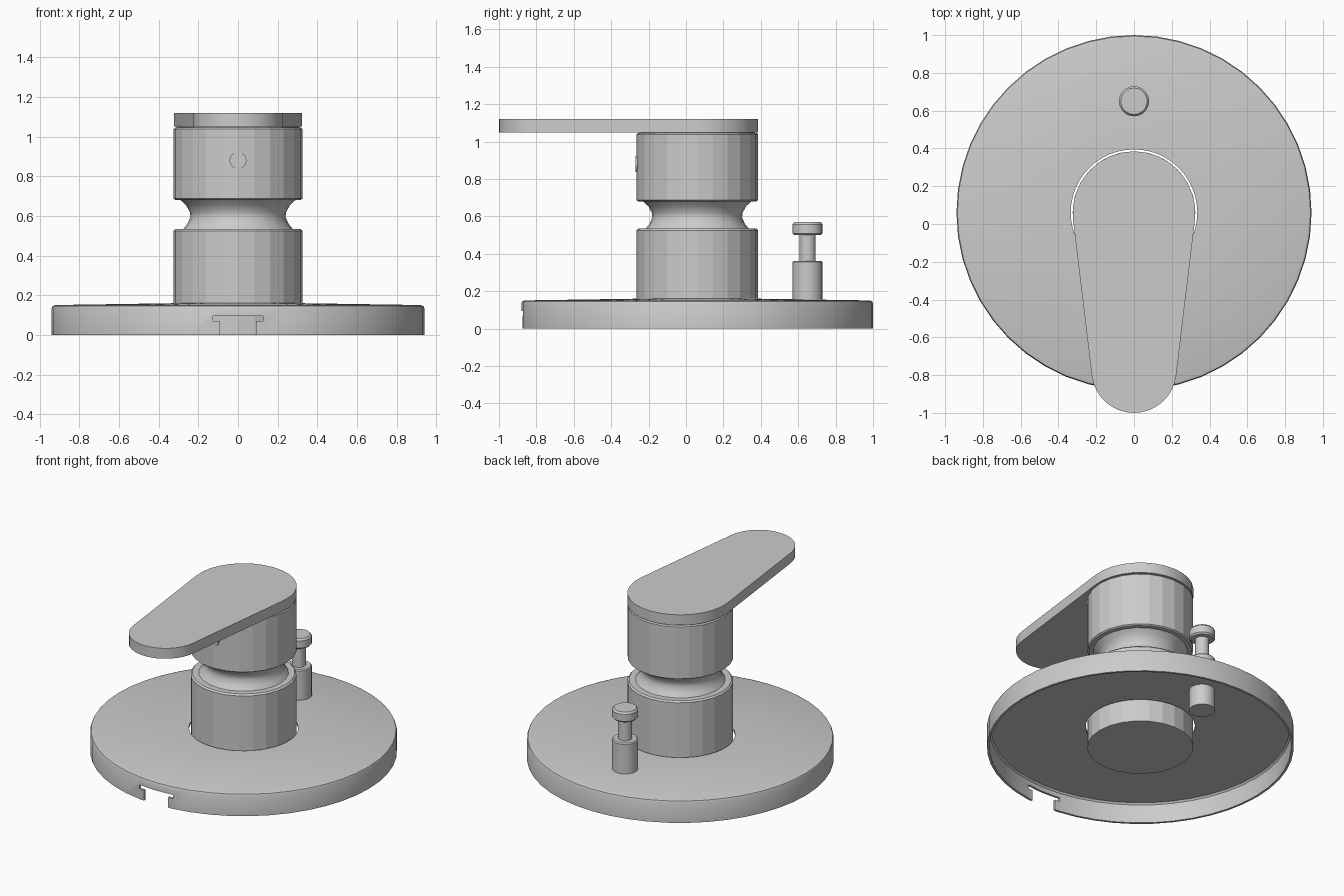
import bpy, bmesh, math
from mathutils import Matrix

if "Cube" in bpy.data.objects:
    bpy.data.objects.remove(bpy.data.objects["Cube"], do_unlink=True)

AXIS_Y = 0.06      # centre line of plate and valve body
PIN_Y = 0.65       # centre line of the diverter

metal = bpy.data.materials.new("grey metal")
metal.use_nodes = True
grey = (0.6, 0.6, 0.6, 1)
metal.diffuse_color = grey
metal.node_tree.nodes["Principled BSDF"].inputs["Base Color"].default_value = grey


def finish(name, bm):
    bmesh.ops.recalc_face_normals(bm, faces=bm.faces)
    mesh = bpy.data.meshes.new(name)
    bm.to_mesh(mesh)
    bm.free()
    mesh.materials.append(metal)
    ob = bpy.data.objects.new(name, mesh)
    bpy.context.collection.objects.link(ob)
    return ob


def lathe(name, profile, sides, y, closed=False):
    """Spin (radius, z) points about the vertical axis; cap open ends."""
    bm = bmesh.new()
    rings = []
    for r, z in profile:
        angles = [2 * math.pi * i / sides for i in range(sides)]
        rings.append([bm.verts.new((r * math.cos(a), y + r * math.sin(a), z)) for a in angles])
    pairs = list(zip(rings, rings[1:]))
    if closed:
        pairs.append((rings[-1], rings[0]))
    else:
        bm.faces.new(rings[0])
        bm.faces.new(rings[-1])
    for low, high in pairs:
        for i in range(sides):
            j = (i + 1) % sides
            bm.faces.new((low[i], low[j], high[j], high[i]))
    return finish(name, bm)


def smooth(ob, degrees):
    bpy.ops.object.select_all(action='DESELECT')
    ob.select_set(True)
    bpy.context.view_layer.objects.active = ob
    bpy.ops.object.shade_smooth_by_angle(angle=math.radians(degrees))


# Hollow, slightly domed wall plate with a hole for the body
plate = lathe("wall_plate", [
    (0.925, 0), (0.94, 0), (0.94, 0.135), (0.935, 0.146), (0.92, 0.151),
    (0.335, 0.16), (0.335, 0.145), (0.915, 0.136), (0.925, 0.125)],
    48, AXIS_Y, closed=True)

# T-shaped notch in the front of the rim
bm = bmesh.new()
outline = [(0.09, -0.05), (0.09, 0.07), (0.125, 0.07), (0.125, 0.095)]
outline += [(-x, z) for x, z in reversed(outline)]
face = bm.faces.new([bm.verts.new((x, -0.98, z)) for x, z in outline])
side = bmesh.ops.extrude_face_region(bm, geom=[face])["geom"]
bmesh.ops.translate(bm, vec=(0, 0.2, 0),
                    verts=[v for v in side if isinstance(v, bmesh.types.BMVert)])
cutter = finish("notch_cutter", bm)
cutter.hide_render = True
cutter.hide_set(True)
notch = plate.modifiers.new("notch", 'BOOLEAN')
notch.operation = 'DIFFERENCE'
notch.solver = 'EXACT'
notch.object = cutter
smooth(plate, 25)

# Valve body: lower sleeve, waisted neck and upper sleeve
lathe("lower_sleeve", [(0.325, 0), (0.325, 0.525), (0.315, 0.535), (0.275, 0.535)], 24, AXIS_Y)
neck = lathe("neck", [(0.28, 0.53), (0.255, 0.56), (0.24, 0.595), (0.243, 0.62),
                      (0.262, 0.655), (0.295, 0.685)], 24, AXIS_Y)
smooth(neck, 35)
lathe("upper_sleeve", [(0.315, 0.68), (0.325, 0.687), (0.325, 1.038), (0.318, 1.045),
                       (0.31, 1.045), (0.31, 1.055)], 24, AXIS_Y)

# Small round plug on the front of the upper sleeve
bm = bmesh.new()
place = Matrix.Translation((0, AXIS_Y - 0.315, 0.88)) @ Matrix.Rotation(math.pi / 2, 4, 'X')
bmesh.ops.create_cone(bm, cap_ends=True, segments=16, radius1=0.043, radius2=0.043,
                      depth=0.03, matrix=place)
finish("front_plug", bm)

# Tapered lever: two arcs of different radius joined by tangent sides
BIG, SMALL, TIP_Y = 0.325, 0.225, -0.775
tilt = math.asin((BIG - SMALL) / (AXIS_Y - TIP_Y))
points = []
for radius, cy, start, end in (
        (BIG, AXIS_Y, -tilt, math.pi + tilt),
        (SMALL, TIP_Y, math.pi + tilt, 2 * math.pi - tilt)):
    for i in range(17):
        a = start + (end - start) * i / 16
        points.append((radius * math.cos(a), cy + radius * math.sin(a)))
bm = bmesh.new()
base = bm.faces.new([bm.verts.new((x, y, 1.05)) for x, y in points])
top = bmesh.ops.extrude_face_region(bm, geom=[base], use_keep_orig=True)["geom"]
bmesh.ops.translate(bm, vec=(0, 0, 0.07),
                    verts=[v for v in top if isinstance(v, bmesh.types.BMVert)])
lever = finish("lever", bm)
smooth(lever, 30)

# Diverter: guide tube, stem and knob in one turned piece
diverter = lathe("diverter", [
    (0.08, 0), (0.08, 0.355), (0.073, 0.362), (0.043, 0.362), (0.043, 0.5),
    (0.07, 0.5), (0.08, 0.51), (0.08, 0.558), (0.07, 0.57)], 20, PIN_Y)
smooth(diverter, 30)
